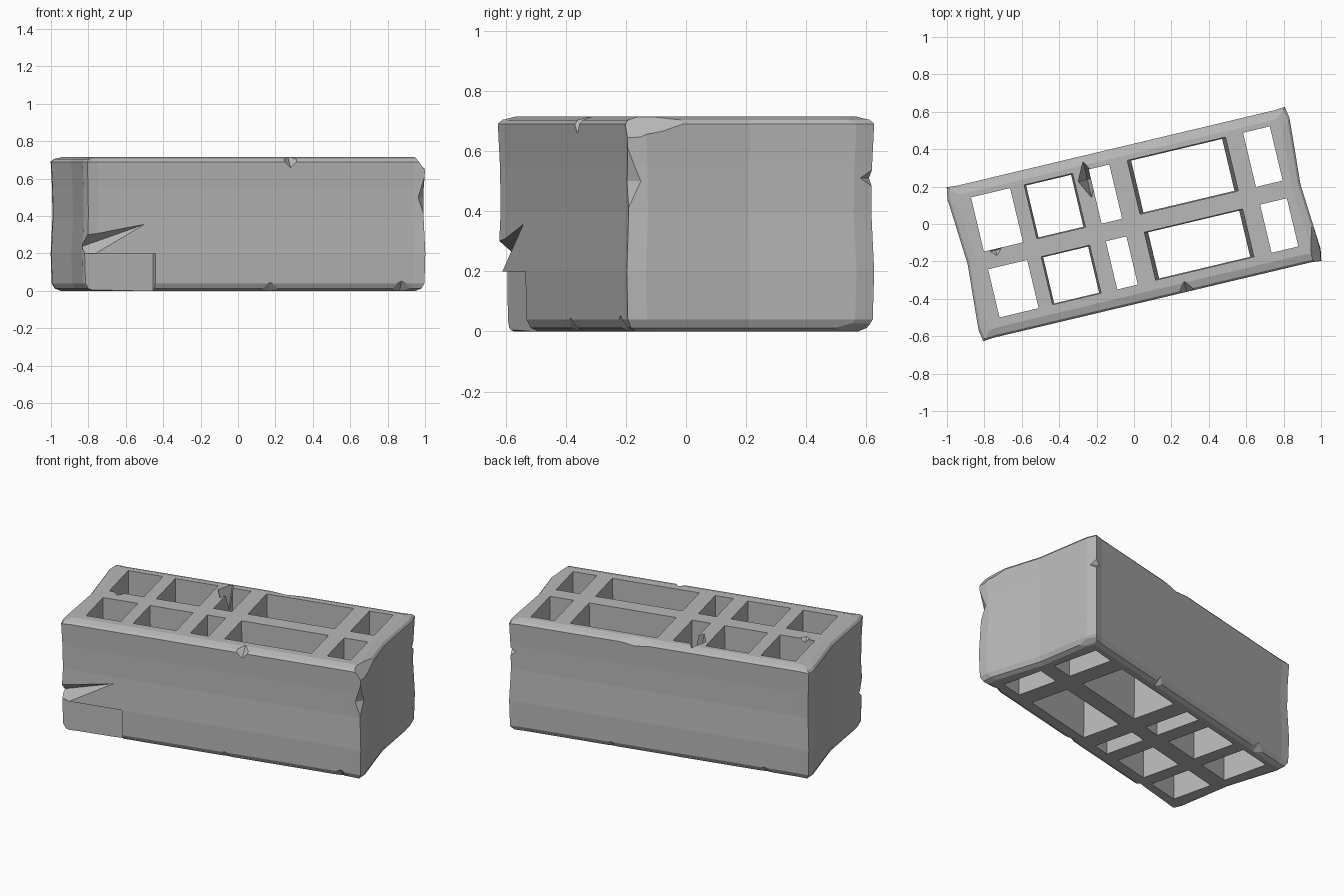
import bpy, bmesh, math
from mathutils import Euler, Matrix, Vector

if "Cube" in bpy.data.objects:
    bpy.data.objects.remove(bpy.data.objects["Cube"], do_unlink=True)

# Single concrete colour
grey = bpy.data.materials.new("concrete grey")
grey.use_nodes = True
color = (0.48, 0.48, 0.48, 1)
grey.diffuse_color = color
shader = next(node for node in grey.node_tree.nodes if node.type == "BSDF_PRINCIPLED")
shader.inputs["Base Color"].default_value = color
shader.inputs["Roughness"].default_value = 0.9


def finish(bm, name):
    """Turn a bmesh into a scene object with the concrete material."""
    bmesh.ops.recalc_face_normals(bm, faces=bm.faces)
    mesh = bpy.data.meshes.new(name)
    bm.to_mesh(mesh)
    bm.free()
    mesh.materials.append(grey)
    obj = bpy.data.objects.new(name, mesh)
    bpy.context.collection.objects.link(obj)
    return obj


def loft(name, rings):
    """Closed solid through rings with equal point counts."""
    bm = bmesh.new()
    loops = [[bm.verts.new(point) for point in ring] for ring in rings]
    count = len(loops[0])
    for lower, upper in zip(loops, loops[1:]):
        for i in range(count):
            j = (i + 1) % count
            bm.faces.new((lower[i], lower[j], upper[j], upper[i]))
    bm.faces.new(reversed(loops[0]))
    bm.faces.new(loops[-1])
    return finish(bm, name)


def cut(target, cutter):
    """Subtract a cutter from the target and discard the cutter."""
    cutter.hide_render = True
    modifier = target.modifiers.new("cut", "BOOLEAN")
    modifier.operation = "DIFFERENCE"
    modifier.solver = "EXACT"
    modifier.object = cutter
    bpy.context.view_layer.objects.active = target
    bpy.ops.object.modifier_apply(modifier=modifier.name)
    bpy.data.objects.remove(cutter, do_unlink=True)


def cell_cutter(left, right, front, back, taper):
    """Box through the full height, optionally narrower at the bottom."""
    middle_x, middle_y = (left + right) / 2, (front + back) / 2
    bm = bmesh.new()
    bmesh.ops.create_cube(bm, size=1)
    for vert in bm.verts:
        narrow = taper if vert.co.z < 0 else 0
        vert.co.x = middle_x + vert.co.x * (right - left) * (1 - narrow)
        vert.co.y = middle_y + vert.co.y * (back - front) * (1 - narrow / 2)
        vert.co.z = vert.co.z + 0.35
    return finish(bm, "cell_cutter")


def chip_cutter(center, radii, tilt=(0, 0, 0), boxy=False):
    """Pointed eight-sided chip, or a boxy one for a broken-off piece."""
    angles = Euler([math.radians(angle) for angle in tilt])
    place = Matrix.LocRotScale(Vector(center), angles, Vector(radii))
    bm = bmesh.new()
    if boxy:
        bmesh.ops.create_cube(bm, size=2, matrix=place)
    else:
        bmesh.ops.create_uvsphere(bm, u_segments=4, v_segments=2, radius=1, matrix=place)
    return finish(bm, "chip_cutter")


# Outline: one worn corner, mirrored into all four quarters
corner = [(0.94, 0.36), (0.929, 0.423), (0.87, 0.418)]
right_back = [(0.915, 0)] + corner
left_back = [(-x, y) for x, y in reversed(corner)]
half = right_back + left_back
outline = half + [(-x, -y) for x, y in half]


def outline_ring(height, inset):
    return [(x - math.copysign(inset, x), y - math.copysign(min(inset, abs(y)), y), height)
            for x, y in outline]


# Outer block: rounded top and bottom edges, slight waist
levels = [(0, 0.045), (0.012, 0.018), (0.04, 0.004), (0.2, 0), (0.4, 0.008),
          (0.55, 0.006), (0.69, 0), (0.704, 0.012), (0.715, 0.05)]
block = loft("hollow_block", [outline_ring(*level) for level in levels])

# Five columns and two rows of through cells
columns = [(-0.815, -0.6, 0), (-0.525, -0.255, 0.1), (-0.168, -0.055, 0),
           (0.04, 0.587, 0.1), (0.68, 0.827, 0)]
rows = [(-0.32, -0.055), (0.042, 0.34)]
for left, right, taper in columns:
    for front, back in rows:
        cut(block, cell_cutter(left, right, front, back, taper))

# Broken lower corner with a rising gash above it
cut(block, chip_cutter((-0.77, -0.48, 0.08), (0.22, 0.1, 0.12), tilt=(0, 0, 3), boxy=True))
cut(block, chip_cutter((-0.93, -0.42, 0.24), (0.38, 0.08, 0.06), tilt=(0, -20, 0)))

# Chips along the edges: centre and reach along each axis
top, side, end = 0.715, 0.42, 0.935
chips = [
    ((0.19, -side, top), (0.06, 0.06, 0.06)),     # front top
    ((0.15, side, top), (0.25, 0.05, 0.04)),      # back top flake
    ((end, -side, top), (0.06, 0.3, 0.08)),       # right end top
    ((end, -side, 0.5), (0.05, 0.05, 0.14)),      # right front corner
    ((end, side, 0.51), (0.05, 0.05, 0.04)),      # right back corner
    ((end, side, 0), (0.05, 0.35, 0.04)),         # right end bottom
    ((0.08, -side, 0), (0.12, 0.05, 0.05)),       # front bottom
    ((0.8, -side, 0), (0.11, 0.05, 0.06)),
    ((0.3, side, 0), (0.08, 0.05, 0.05)),         # back bottom
    ((-0.65, side, 0), (0.14, 0.05, 0.05)),
    ((-0.188, 0.29, top), (0.05, 0.1, 0.2)),      # rib splits
    ((-0.752, 0.035, top), (0.03, 0.03, 0.03)),
]
for center, radii in chips:
    cut(block, chip_cutter(center, radii))

# The block stands slightly turned
block.data.transform(Matrix.Rotation(math.radians(13.37), 4, "Z"))
